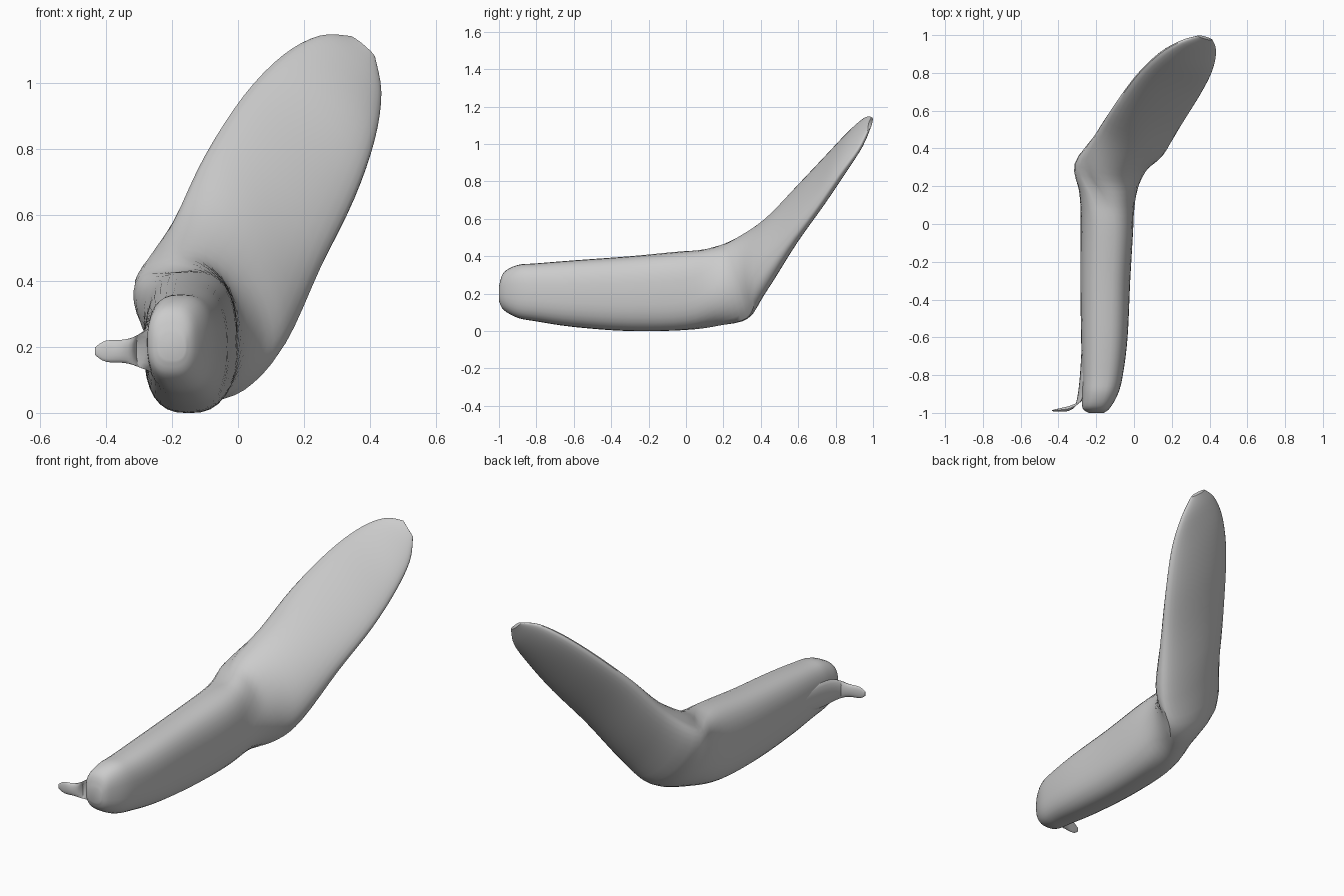
import bpy
import bmesh
from math import cos, sin, pi, copysign
from mathutils import Vector

cube = bpy.data.objects.get("Cube")
if cube:
    bpy.data.objects.remove(cube, do_unlink=True)

grey = bpy.data.materials.new("plain grey")
grey.use_nodes = True
grey_value = (0.6, 0.6, 0.6, 1)
grey.diffuse_color = grey_value
grey.node_tree.nodes["Principled BSDF"].inputs["Base Color"].default_value = grey_value


def spline(values, t):
    """Smooth interpolation through a list of vectors or numbers."""
    last = len(values) - 1
    i = min(int(t), last - 1)
    f = t - i
    p, q = values[i], values[i + 1]
    before = values[max(i - 1, 0)]
    after = values[min(i + 2, last)]
    slope_p, slope_q = (q - before) * 0.5, (after - p) * 0.5
    f2, f3 = f * f, f * f * f
    return (p * (2 * f3 - 3 * f2 + 1) + slope_p * (f3 - 2 * f2 + f)
            + q * (3 * f2 - 2 * f3) + slope_q * (f3 - f2))


def rounded(value, power):
    return copysign(abs(value) ** (2 / power), value)


def loft(name, stations, powers, steps=4, sides=32):
    """Skin sections: centre, long half axis, front half axis, optional back one."""
    centres, longs, fronts = ([Vector(s[k]) for s in stations] for k in range(3))
    backs = [Vector(s[3]) if len(s) > 3 else -Vector(s[2]) for s in stations]
    bm = bmesh.new()
    rings = []
    for n in range((len(stations) - 1) * steps + 1):
        t = n / steps
        centre, long = spline(centres, t), spline(longs, t)
        front, back = spline(fronts, t), spline(backs, t)
        power = spline(powers, t)
        ring = []
        for k in range(sides):
            angle = 2 * pi * k / sides
            across = rounded(sin(angle), power)
            side = front if across > 0 else back
            ring.append(bm.verts.new(centre + long * rounded(cos(angle), power)
                                     + side * abs(across)))
        rings.append(ring)
    for r, s in zip(rings, rings[1:]):
        for k in range(sides):
            m = (k + 1) % sides
            bm.faces.new((r[k], r[m], s[m], s[k]))
    bm.faces.new(rings[0])
    bm.faces.new(rings[-1])
    bmesh.ops.recalc_face_normals(bm, faces=bm.faces)
    mesh = bpy.data.meshes.new(name)
    bm.to_mesh(mesh)
    bm.free()
    mesh.materials.append(grey)
    obj = bpy.data.objects.new(name, mesh)
    bpy.context.collection.objects.link(obj)
    bpy.ops.object.select_all(action='DESELECT')
    obj.select_set(True)
    bpy.context.view_layer.objects.active = obj
    bpy.ops.object.shade_smooth_by_angle(angle=pi / 4)
    return obj


# Level front lobe: y, centre x, centre z, half height, half width
lobe = [
    (-1, -.2, .2, .04, .04),
    (-.975, -.2, .213, .1, .072),
    (-.9, -.18, .212, .141, .095),
    (-.8, -.167, .207, .155, .108),
    (-.6, -.157, .2, .178, .123),
    (-.3, -.152, .2, .2, .132),
    (0, -.143, .217, .211, .14),
]
body = [((x, y, z), (0, 0, -h), (w, 0, 0)) for y, x, z, h, w in lobe]

# Bend, where the top of the lobe sweeps into the paddle's front face
body += [
    ((-.14, .16, .23), (.05, .02, -.2), (.14, -.01, .065), (-.135, .01, -.01)),
    ((-.12, .31, .26), (.14, .015, -.19), (.12, -.05, .135), (-.13, .03, -.03)),
    ((-.03, .43, .39), (.16, -.04, -.2), (.09, -.06, .09), (-.055, .045, -.045)),
]
# Flat raised paddle
body += [
    ((.075, .585, .61), (.175, -.04, -.17), (.04, -.055, .035), (-.025, .05, -.03)),
    ((.185, .742, .805), (.167, -.045, -.157), (.022, -.042, .025)),
    ((.275, .86, .955), (.139, -.04, -.129), (.02, -.035, .02)),
    ((.34, .943, 1.055), (.094, -.022, -.088), (.012, -.022, .012)),
    ((.377, .986, 1.11), (.038, -.01, -.032), (.005, -.008, .005)),
]
powers = [2.6] * len(lobe) + [2.4, 2.1] + [2.0] * (len(body) - len(lobe) - 2)
loft("bent_body", body, powers)

# Small side barb that grows out of a low ridge
barb = [
    ((-.25, -.5, .22), (0, 0, -.05), (.02, 0, 0)),
    ((-.26, -.8, .2), (0, 0, -.075), (.026, 0, 0)),
    ((-.278, -.93, .19), (0, 0, -.06), (.03, .02, 0)),
    ((-.335, -.973, .187), (0, 0, -.037), (.01, .016, 0)),
    ((-.4, -.985, .187), (0, 0, -.032), (0, .008, 0)),
    ((-.433, -.988, .187), (0, 0, -.012), (0, .003, 0)),
]
loft("side_barb", barb, [2.0] * len(barb), sides=16)
